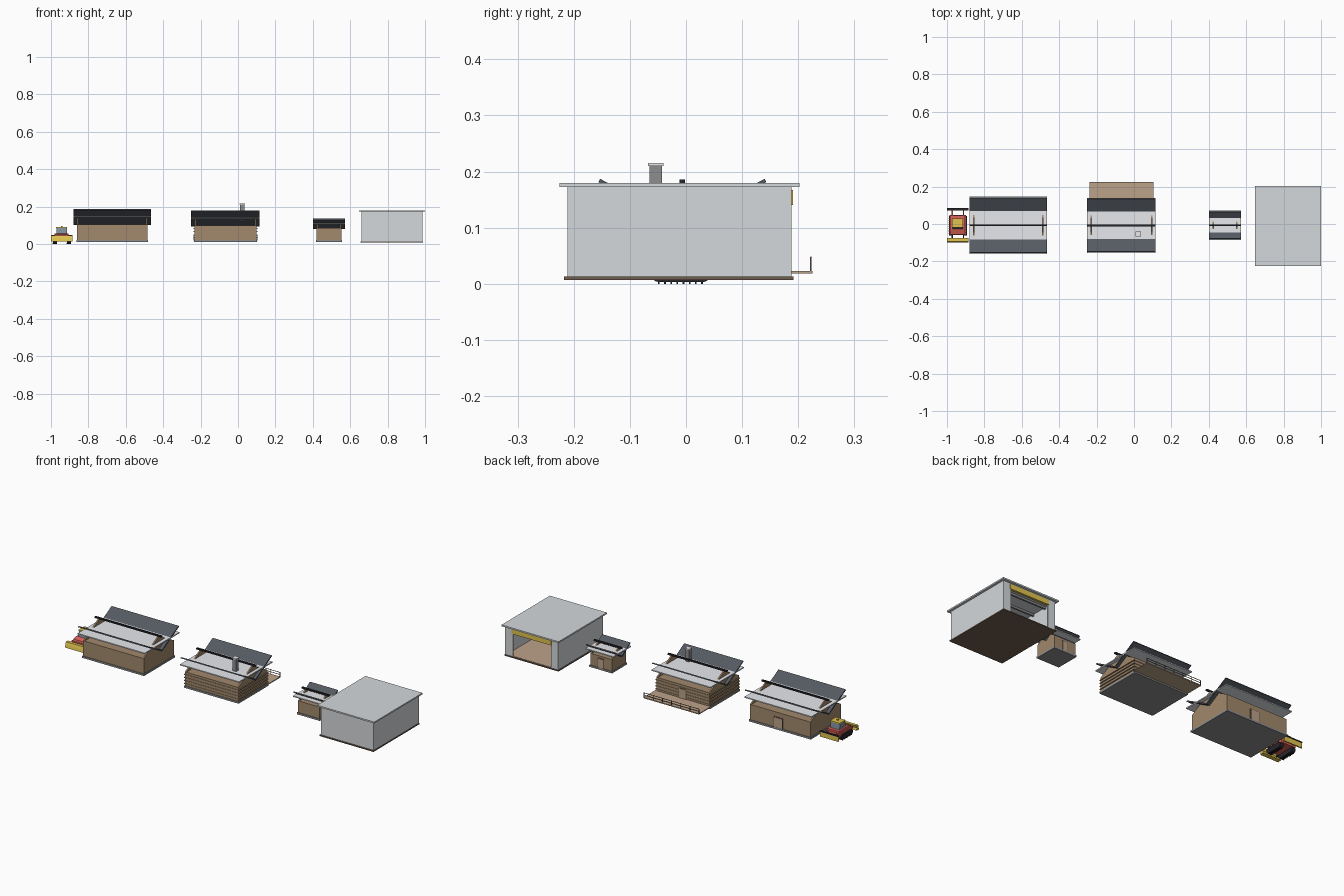
import bpy, bmesh, math

if "Cube" in bpy.data.objects:
    bpy.data.objects.remove(bpy.data.objects["Cube"])

MATS = {}
COLORS = {
    "timber": (0.36, 0.25, 0.15, 1), "dark_timber": (0.16, 0.11, 0.08, 1),
    "deck": (0.5, 0.36, 0.25, 1), "roofing": (0.09, 0.1, 0.12, 1),
    "black": (0.02, 0.02, 0.025, 1), "snow": (0.8, 0.81, 0.84, 1),
    "stone": (0.27, 0.27, 0.28, 1), "panel": (0.66, 0.69, 0.71, 1),
    "yellow": (0.75, 0.55, 0.08, 1), "red": (0.7, 0.12, 0.1, 1),
    "glass": (0.2, 0.26, 0.32, 1),
}


def paint(ob, color):
    if color not in MATS:
        MATS[color] = bpy.data.materials.new(color)
        MATS[color].diffuse_color = COLORS[color]
    ob.data.materials.append(MATS[color])
    return ob


def from_bmesh(name, bm, color):
    bmesh.ops.recalc_face_normals(bm, faces=bm.faces)
    me = bpy.data.meshes.new(name)
    bm.to_mesh(me)
    bm.free()
    ob = bpy.data.objects.new(name, me)
    bpy.context.collection.objects.link(ob)
    return paint(ob, color)


def box(name, x, y, z, color):
    """Box from (min, max) ranges."""
    bm = bmesh.new()
    bmesh.ops.create_cube(bm, size=1)
    for v in bm.verts:
        for i, r in enumerate((x, y, z)):
            v.co[i] = r[0] if v.co[i] < 0 else r[1]
    return from_bmesh(name, bm, color)


def prism(name, yz, x0, x1, color):
    """Profile in the y-z plane, extruded along x."""
    bm = bmesh.new()
    f = bm.faces.new([bm.verts.new((x0, y, z)) for y, z in yz])
    new = bmesh.ops.extrude_face_region(bm, geom=[f])["geom"]
    bmesh.ops.translate(bm, vec=(x1 - x0, 0, 0),
                        verts=[g for g in new if isinstance(g, bmesh.types.BMVert)])
    return from_bmesh(name, bm, color)


def hut(name, rx, ry, wx, wy, wall_top, roof_top, door_x, door_w, door_h):
    yc = (ry[0] + ry[1]) / 2
    zm = (wall_top + roof_top) / 2
    # foundation and timber walls
    box(name + "_foundation", (wx[0] - .004, wx[1] + .004),
        (wy[0] - .004, wy[1] + .004), (.01, .02), "stone")
    box(name + "_walls", wx, wy, (.02, wall_top), "timber")
    # triangular gable walls
    for i, x in enumerate((wx[0], wx[1] - .008)):
        prism(f"{name}_gable_{i}", [(wy[0], wall_top), (wy[1], wall_top), (yc, roof_top - .008)],
              x, x + .008, "timber")
    # level snow slab
    box(name + "_snow_slab", rx, ry, (zm - .003, zm + .003), "snow")
    # roof panels rising outwards
    for s, tag in ((-1, "front"), (1, "back")):
        edge = yc + s * ((ry[1] - ry[0]) / 2 - .004)
        prism(f"{name}_roof_panel_{tag}",
              [(yc, wall_top - .005), (edge, roof_top - .006), (edge - s * .003, roof_top),
               (yc - s * .003, wall_top + .001)], rx[0], rx[1], "roofing")
    # ridge beam
    box(name + "_ridge_beam", rx, (yc - .005, yc + .005), (roof_top - .009, roof_top - .001), "black")
    # back door with frame
    d = door_w / 2
    box(name + "_door_frame", (door_x - d - .004, door_x + d + .004),
        (wy[1] - .002, wy[1] + .002), (.02, .02 + door_h + .004), "dark_timber")
    box(name + "_door", (door_x - d, door_x + d), (wy[1] - .002, wy[1] + .0035),
        (.02, .02 + door_h), "deck")


hut("lodge", (-.88, -.465), (-.16, .147), (-.86, -.485), (-.14, .128), .105, .187, -.66, .05, .055)
hut("cabin", (-.25, .115), (-.155, .14), (-.232, .098), (-.137, .122), .098, .18, -.065, .04, .055)
hut("shed", (.40, .573), (-.085, .071), (.42, .553), (-.07, .056), .085, .135, .487, .03, .05)

# cabin log courses
for i in range(4):
    z = .03 + i * .017
    box(f"cabin_log_course_{i}", (-.237, .103), (-.139, .124), (z, z + .004), "timber")

# cabin chimney
box("chimney_stack", (.012, .034), (-.065, -.043), (.12, .21), "stone")
box("chimney_cap", (.009, .037), (-.068, -.04), (.21, .215), "snow")

# cabin deck and railing
box("deck_floor", (-.238, .105), (.12, .225), (.018, .023), "deck")
for i in range(7):
    x = -.238 + i * .34 / 6
    box(f"deck_post_{i}", (x, x + .003), (.221, .224), (.02, .048), "dark_timber")
for z in (.034, .046):
    box("deck_rail", (-.238, .105), (.2215, .2235), (z, z + .0025), "dark_timber")

# garage: base, three walls, door pillars, lintel, roof
box("garage_floor", (.655, .99), (-.217, .192), (.007, .013), "dark_timber")
box("garage_floor_boards", (.67, .978), (-.205, .185), (.013, .0145), "deck")
box("garage_wall_left", (.66, .668), (-.211, .188), (.013, .167), "panel")
box("garage_wall_right", (.979, .987), (-.211, .188), (.013, .167), "panel")
box("garage_wall_front", (.668, .979), (-.211, -.203), (.013, .167), "panel")
for x in ((.668, .705), (.94, .979)):
    box("garage_pillar", x, (.18, .188), (.013, .167), "panel")
box("garage_lintel", (.7, .945), (.178, .191), (.14, .167), "yellow")
for i in range(4):
    y = -.15 + i * .09
    box(f"garage_ceiling_beam_{i}", (.668, .979), (y, y + .01), (.155, .167), "stone")
box("garage_roof_base", (.66, .987), (-.211, .188), (.166, .172), "panel")
box("garage_roof", (.647, 1.0), (-.225, .202), (.172, .18), "panel")

# snow vehicle: tracks with cleats
def track_loop(r, n=8):
    pts = []
    for c, a0 in ((.03, -90), (-.048, 90)):
        for i in range(n + 1):
            a = math.radians(a0 + i * 180 / n)
            pts.append((c + r * math.cos(a), .017 + r * math.sin(a)))
    return pts


for x0 in (-.99, -.915):
    prism("vehicle_track", track_loop(.014), x0, x0 + .022, "black")
    for i in range(8):
        y = -.05 + i * .011
        for z in (0, .03):
            box("track_cleat", (x0 - .001, x0 + .023), (y, y + .003), (z, z + .004), "black")

# vehicle body, cab and lights
box("vehicle_body", (-.987, -.898), (-.06, .048), (.025, .042), "red")
prism("vehicle_hood", [(-.058, .042), (.046, .042), (.046, .052), (-.03, .057), (-.055, .05)],
      -.98, -.905, "red")
prism("vehicle_cab", [(-.028, .052), (.03, .052), (.026, .086), (-.016, .086)],
      -.971, -.914, "glass")
box("vehicle_cab_roof", (-.972, -.913), (-.02, .03), (.085, .091), "yellow")
box("vehicle_beacon", (-.946, -.938), (0, .008), (.091, .097), "yellow")

# front blade, rear implement and their arms
prism("front_blade", [(-.1, .014), (-.078, .016), (-.082, .03), (-.076, .044), (-.093, .044), (-.097, .03)],
      -1.0, -.886, "yellow")
box("rear_implement", (-1.0, -.886), (.075, .082), (.014, .042), "yellow")
box("rear_implement_bar", (-1.0, -.886), (.073, .085), (.042, .047), "black")
for x in (-.975, -.915):
    box("front_arm", (x, x + .006), (-.085, -.05), (.024, .031), "black")
    box("rear_arm", (x, x + .006), (.04, .078), (.034, .041), "red")

for m in bpy.data.materials:
    if m.users and not m.is_grease_pencil:
        m.use_nodes = True
        m.node_tree.nodes["Principled BSDF"].inputs["Base Color"].default_value = m.diffuse_color
